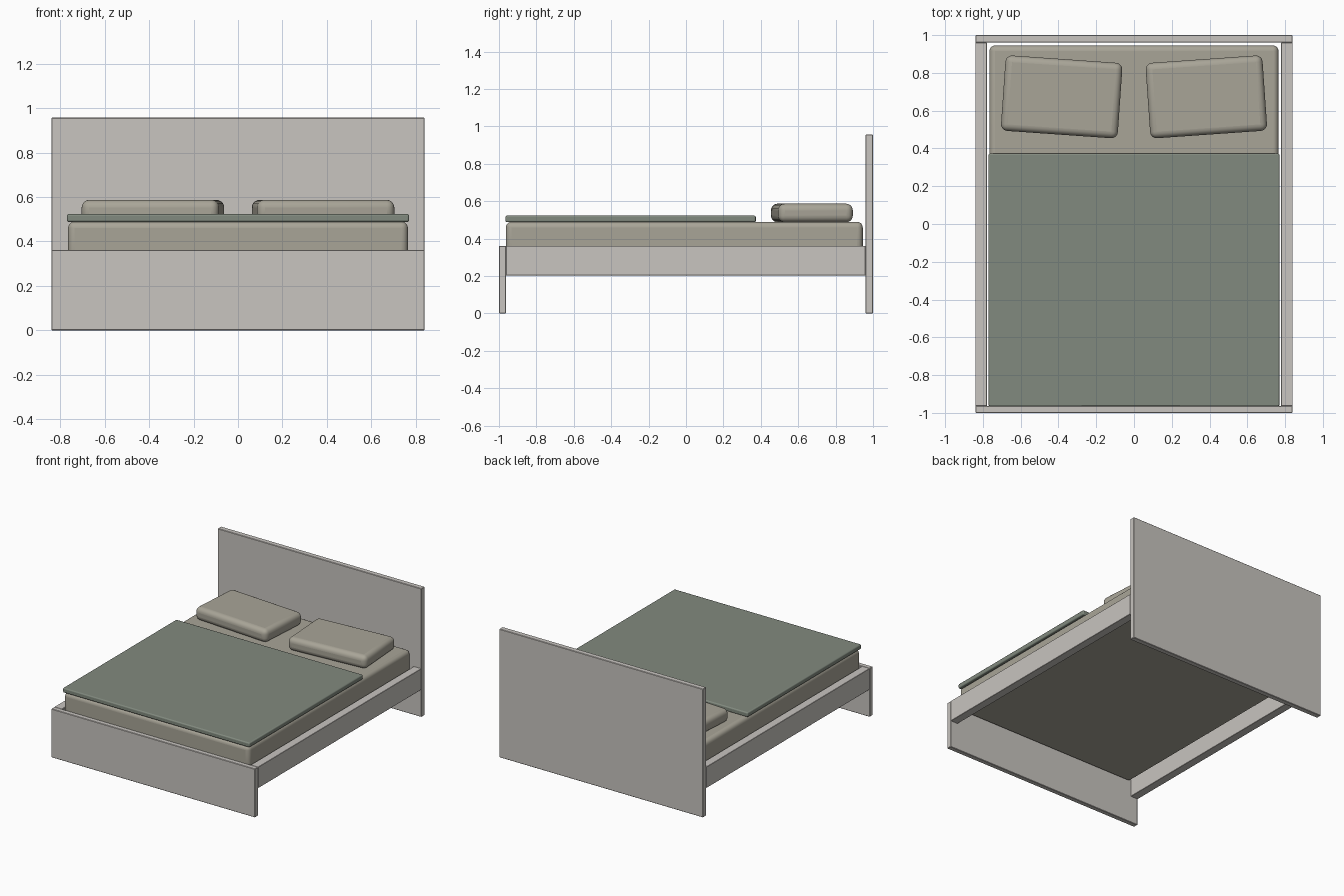
import bpy
import math

cube = bpy.data.objects.get("Cube")
if cube:
    bpy.data.objects.remove(cube, do_unlink=True)


def material(name, rgb):
    mat = bpy.data.materials.new(name)
    mat.use_nodes = True
    color = (*rgb, 1.0)
    mat.diffuse_color = color
    mat.node_tree.nodes["Principled BSDF"].inputs["Base Color"].default_value = color
    return mat


def block(name, mat, x, y, z, bevel, segments=1, angle=0.0):
    """Bevelled box from (min, max) ranges, turned about its own centre."""
    ranges = (x, y, z)
    bpy.ops.mesh.primitive_cube_add(size=1, location=[sum(r) / 2 for r in ranges])
    obj = bpy.context.object
    obj.name = name
    obj.scale = [r[1] - r[0] for r in ranges]
    bpy.ops.object.transform_apply(location=False, rotation=False, scale=True)
    obj.rotation_euler.z = math.radians(angle)
    obj.data.materials.append(mat)
    mod = obj.modifiers.new("Rounded edges", 'BEVEL')
    mod.width = bevel
    mod.segments = segments
    if segments > 1:
        bpy.ops.object.shade_smooth_by_angle(angle=math.radians(40))
    return obj


frame_mat = material("pale grey wood", (0.58, 0.555, 0.525))
linen_mat = material("beige linen", (0.395, 0.375, 0.312))
blanket_mat = material("sage green blanket", (0.222, 0.254, 0.211))

# Bed frame
block("headboard", frame_mat, (-0.84, 0.84), (0.96, 1.0), (0, 0.957), 0.003)
block("footboard", frame_mat, (-0.84, 0.84), (-1.0, -0.963), (0, 0.362), 0.003)
for side, name in ((1, "left"), (-1, "right")):
    block(name + "_side_rail", frame_mat, sorted((side * 0.778, side * 0.84)),
          (-0.963, 0.96), (0.204, 0.362), 0.002)

# Bedding
block("mattress", linen_mat, (-0.765, 0.765), (-0.963, 0.945), (0.31, 0.49), 0.03, 5)
block("blanket", blanket_mat, (-0.77, 0.77), (-0.965, 0.373), (0.488, 0.523), 0.008, 3)
for side, name in ((1, "left"), (-1, "right")):
    block(name + "_pillow", linen_mat, sorted((side * 0.073, side * 0.693)),
          (0.473, 0.873), (0.488, 0.587), 0.035, 5, side * 4)
